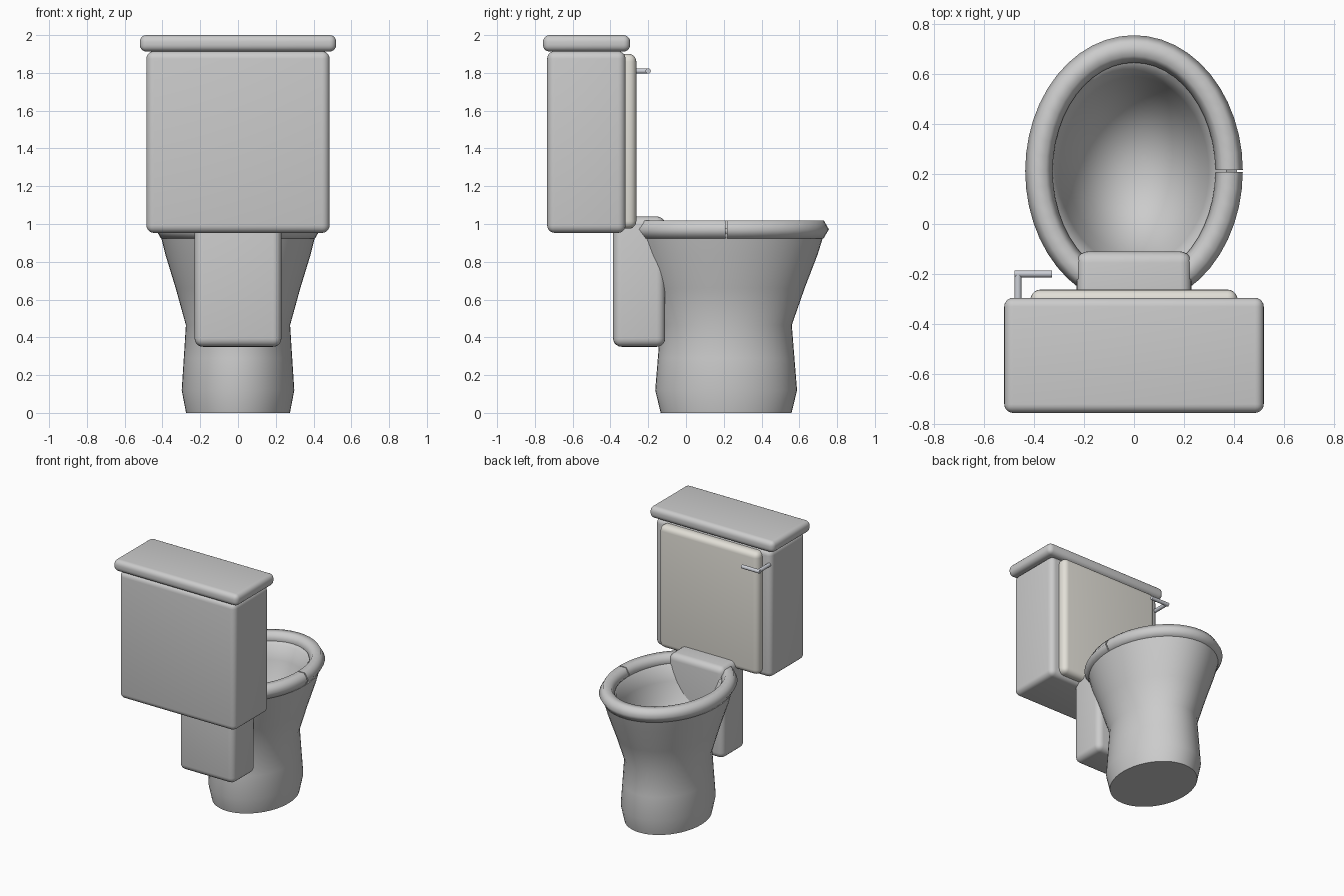
import bpy, bmesh, math

if "Cube" in bpy.data.objects:
    bpy.data.objects.remove(bpy.data.objects["Cube"])

CY = 0.2125          # centre of the oval bowl in y
RATIO = 1.26         # oval stretch in y
SEG = 48


def finish(name, bm, angle=40, mat=None):
    bmesh.ops.recalc_face_normals(bm, faces=bm.faces)
    me = bpy.data.meshes.new(name)
    bm.to_mesh(me)
    bm.free()
    ob = bpy.data.objects.new(name, me)
    bpy.context.collection.objects.link(ob)
    if mat:
        me.materials.append(mat)
    bpy.ops.object.select_all(action='DESELECT')
    ob.select_set(True)
    bpy.context.view_layer.objects.active = ob
    bpy.ops.object.shade_smooth_by_angle(angle=math.radians(angle))
    return ob


def box(name, x, y, z, bevel, mat=None):
    """Rounded box from (min, max) ranges."""
    bm = bmesh.new()
    bmesh.ops.create_cube(bm, size=1)
    for v in bm.verts:
        for i, r in enumerate((x, y, z)):
            v.co[i] = r[0] if v.co[i] < 0 else r[1]
    bmesh.ops.bevel(bm, geom=bm.edges[:], offset=bevel, segments=5,
                    profile=0.5, affect='EDGES')
    return finish(name, bm, 40, mat)


def material(name, rgb):
    m = bpy.data.materials.new(name)
    m.diffuse_color = (*rgb, 1)
    m.use_nodes = True
    m.node_tree.nodes["Principled BSDF"].inputs["Base Color"].default_value = m.diffuse_color
    return m


# tank, lid, front panel and the block joining tank to bowl
panel_mat = material("panel_grey", (0.76, 0.74, 0.68))
metal = material("handle_metal", (0.6, 0.62, 0.67))
box("tank", (-0.485, 0.485), (-0.735, -0.32), (0.953, 1.915), 0.04)
box("tank_lid", (-0.52, 0.52), (-0.757, -0.296), (1.913, 2.0), 0.035)
box("tank_panel", (-0.415, 0.415), (-0.36, -0.263), (0.975, 1.9), 0.04, panel_mat)
box("connector", (-0.23, 0.23), (-0.386, -0.11), (0.35, 1.04), 0.045)

# oval bowl: outer wall, over the top, then inner basin
profile = [(0.275, 0.0), (0.298, 0.12), (0.287, 0.29), (0.276, 0.465),
           (0.33, 0.66), (0.385, 0.84), (0.412, 0.95), (0.37, 0.98),
           (0.325, 0.95), (0.30, 0.85), (0.262, 0.73), (0.205, 0.61),
           (0.13, 0.535), (0.05, 0.50)]
bm = bmesh.new()
rings = []
for r, z in profile:
    rings.append([bm.verts.new((r * math.cos(2 * math.pi * i / SEG),
                                CY + RATIO * r * math.sin(2 * math.pi * i / SEG), z))
                  for i in range(SEG)])
for a, b in zip(rings, rings[1:]):
    for i in range(SEG):
        j = (i + 1) % SEG
        bm.faces.new((a[i], a[j], b[j], b[i]))
bm.faces.new(rings[0])
bm.faces.new(rings[-1])
finish("bowl", bm, 60)

# seat ring: six-sided tube swept round the oval with a small seam at the right
bm = bmesh.new()
rings = []
gap = 0.008
for i in range(SEG + 1):
    t = gap + (2 * math.pi - 2 * gap) * i / SEG
    ring = []
    for k in range(6):
        a = k * math.pi / 3
        d = 0.055 * math.cos(a)
        ring.append(bm.verts.new(((0.381 + d) * math.cos(t),
                                  CY + (0.489 + d) * math.sin(t),
                                  0.972 + 0.055 * math.sin(a))))
    rings.append(ring)
for a, b in zip(rings, rings[1:]):
    for k in range(6):
        j = (k + 1) % 6
        bm.faces.new((a[k], a[j], b[j], b[k]))
bm.faces.new(rings[0])
bm.faces.new(rings[-1])
finish("seat_ring", bm, 75)


# flush handle: short post and sideways lever
def rod(name, loc, rot, length):
    bpy.ops.mesh.primitive_cylinder_add(vertices=16, radius=0.014, depth=length,
                                        location=loc, rotation=rot)
    ob = bpy.context.object
    ob.name = name
    ob.data.materials.append(metal)
    bpy.ops.object.shade_smooth_by_angle(angle=math.radians(40))


rod("handle_post", (-0.465, -0.265, 1.81), (math.pi / 2, 0, 0), 0.13)
rod("handle_lever", (-0.404, -0.2, 1.81), (0, math.pi / 2, 0), 0.15)
